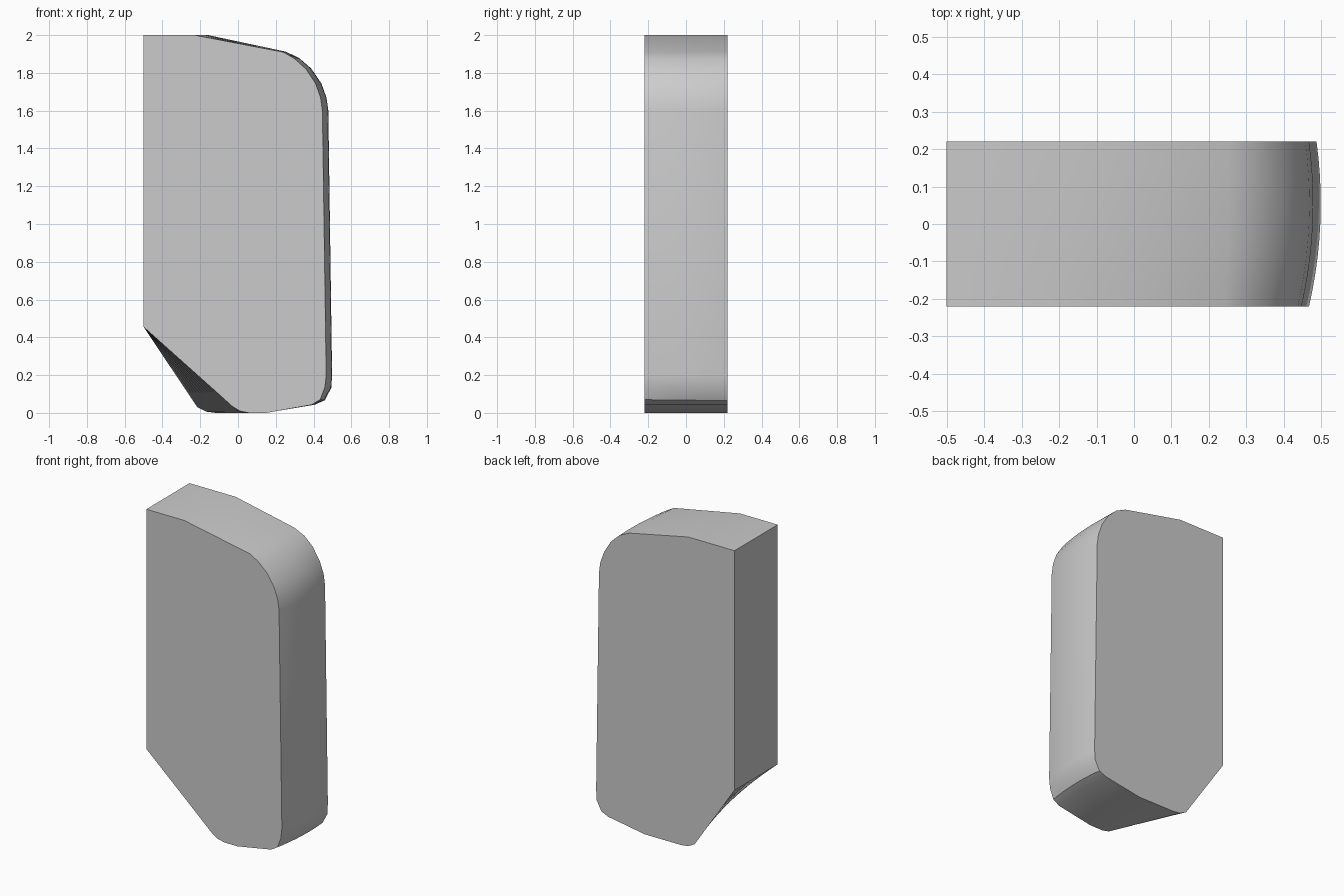
import bpy, bmesh, math

if "Cube" in bpy.data.objects:
    bpy.data.objects.remove(bpy.data.objects["Cube"])

# Matching outlines (x, z) of the front and back faces
FRONT = [(-.5, 2), (-.23, 2), (.24, 1.91), (.30, 1.875), (.36, 1.82), (.41, 1.745),
         (.437, 1.67), (.447, 1.6), (.467, .2), (.46, .135), (.435, .075), (.39, .048),
         (.15, .005), (.06, .005), (.01, .015), (-.03, .04), (-.5, .455)]
BACK = [(-.5, 2), (-.17, 2), (.25, 1.913), (.32, 1.88), (.38, 1.825), (.43, 1.745),
        (.457, 1.67), (.467, 1.6), (.487, .2), (.484, .13), (.45, .07), (.40, .048),
        (.14, .005), (-.12, .005), (-.17, .012), (-.215, .035), (-.5, .455)]
# How far each outline point follows the bowed outer side
BULGE = [0, 1.8, .4, .6, .8, 1, 1, 1, 1, 1, .8, .5, 0, 0, 0, 0, 0]
HALF, STEPS = .22, 10


def section(t):
    bow = .02 * 4 * t * (1 - t)
    y = -HALF + 2 * HALF * t
    return [(a[0] + (b[0] - a[0]) * t + bow * k, y, max(0, a[1] + (b[1] - a[1]) * t - .005 * (a[1] < .1))) 
            for a, b, k in zip(FRONT, BACK, BULGE)]


# Loft the sections from front to back and cap both ends
bm = bmesh.new()
rings = [[bm.verts.new(p) for p in section(i / STEPS)] for i in range(STEPS + 1)]
n = len(FRONT)
for r, s in zip(rings, rings[1:]):
    for i in range(n):
        j = (i + 1) % n
        bm.faces.new((r[i], r[j], s[j], s[i]))
bm.faces.new(rings[0])
bm.faces.new(rings[-1][::-1])
bmesh.ops.recalc_face_normals(bm, faces=bm.faces)
mesh = bpy.data.meshes.new("curved_panel")
bm.to_mesh(mesh)
bm.free()
panel = bpy.data.objects.new("curved_panel", mesh)
bpy.context.collection.objects.link(panel)

# Smooth the rounded rim while keeping crisp face edges
bpy.context.view_layer.objects.active = panel
panel.select_set(True)
bpy.ops.object.shade_smooth_by_angle(angle=math.radians(30))
